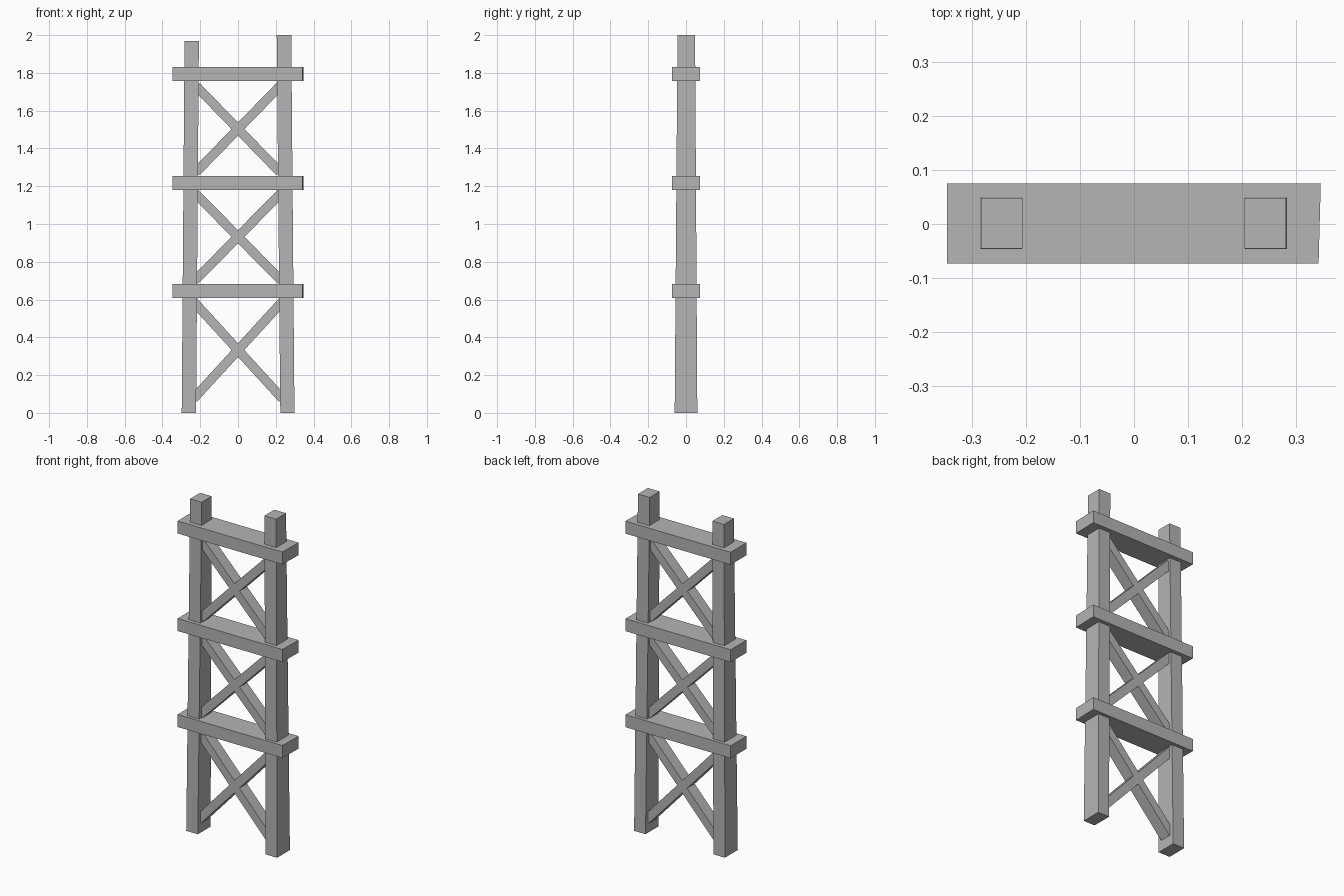
import bpy, bmesh, math

if "Cube" in bpy.data.objects:
    bpy.data.objects.remove(bpy.data.objects["Cube"])

# Dark grey shared by all parts
grey = bpy.data.materials.new("dark_grey")
grey.diffuse_color = (0.46, 0.46, 0.46, 1)
grey.use_nodes = True
grey.node_tree.nodes["Principled BSDF"].inputs["Base Color"].default_value = grey.diffuse_color


def box(name, size, loc, rot_y=0.0):
    bpy.ops.mesh.primitive_cube_add(size=1, location=loc, rotation=(0, rot_y, 0))
    ob = bpy.context.object
    ob.name = name
    ob.scale = size
    bpy.ops.object.transform_apply(location=False, rotation=False, scale=True)
    ob.data.materials.append(grey)
    return ob


def post(name, bottom, top, height):
    """Tapered post; bottom and top are (x0, x1, y0, y1) rectangles."""
    bm = bmesh.new()
    rings = []
    for (x0, x1, y0, y1), z in ((bottom, 0), (top, height)):
        rings.append([bm.verts.new((x, y, z))
                      for x, y in ((x0, y0), (x1, y0), (x1, y1), (x0, y1))])
    lo, hi = rings
    bm.faces.new(lo[::-1])
    bm.faces.new(hi)
    for i in range(4):
        j = (i + 1) % 4
        bm.faces.new((lo[i], lo[j], hi[j], hi[i]))
    me = bpy.data.meshes.new(name)
    bm.to_mesh(me)
    bm.free()
    me.materials.append(grey)
    ob = bpy.data.objects.new(name, me)
    bpy.context.collection.objects.link(ob)


# Upright posts, the left one slightly shorter
post("left_post", (-0.298, -0.222, -0.06, 0.06), (-0.283, -0.207, -0.045, 0.048), 1.97)
post("right_post", (0.224, 0.299, -0.06, 0.06), (0.205, 0.282, -0.045, 0.048), 2.0)

# Horizontal beams, with the right end cut very slightly out of square
for i, z in enumerate((0.646, 1.216, 1.795)):
    beam = box(f"cross_beam_{i + 1}", (0.692, 0.148, 0.074), (0, 0.001, z))
    for v in beam.data.vertices:
        if v.co.x > 0 and v.co.y < 0:
            v.co.x -= 0.004

# Crossed diagonal braces, ends buried just inside the posts
braces = ((0.222, 0.09, 0.575), (0.214, 0.715, 1.15), (0.207, 1.29, 1.715))
for i, (half, z0, z1) in enumerate(braces):
    angle = math.atan2(z1 - z0, 2 * half)
    length = math.hypot(z1 - z0, 2 * half) + 0.04
    for side, sign in (("rising", -1), ("falling", 1)):
        box(f"{side}_brace_{i + 1}", (length, 0.07, 0.049),
            (0, 0.001, (z0 + z1) / 2), sign * angle)
